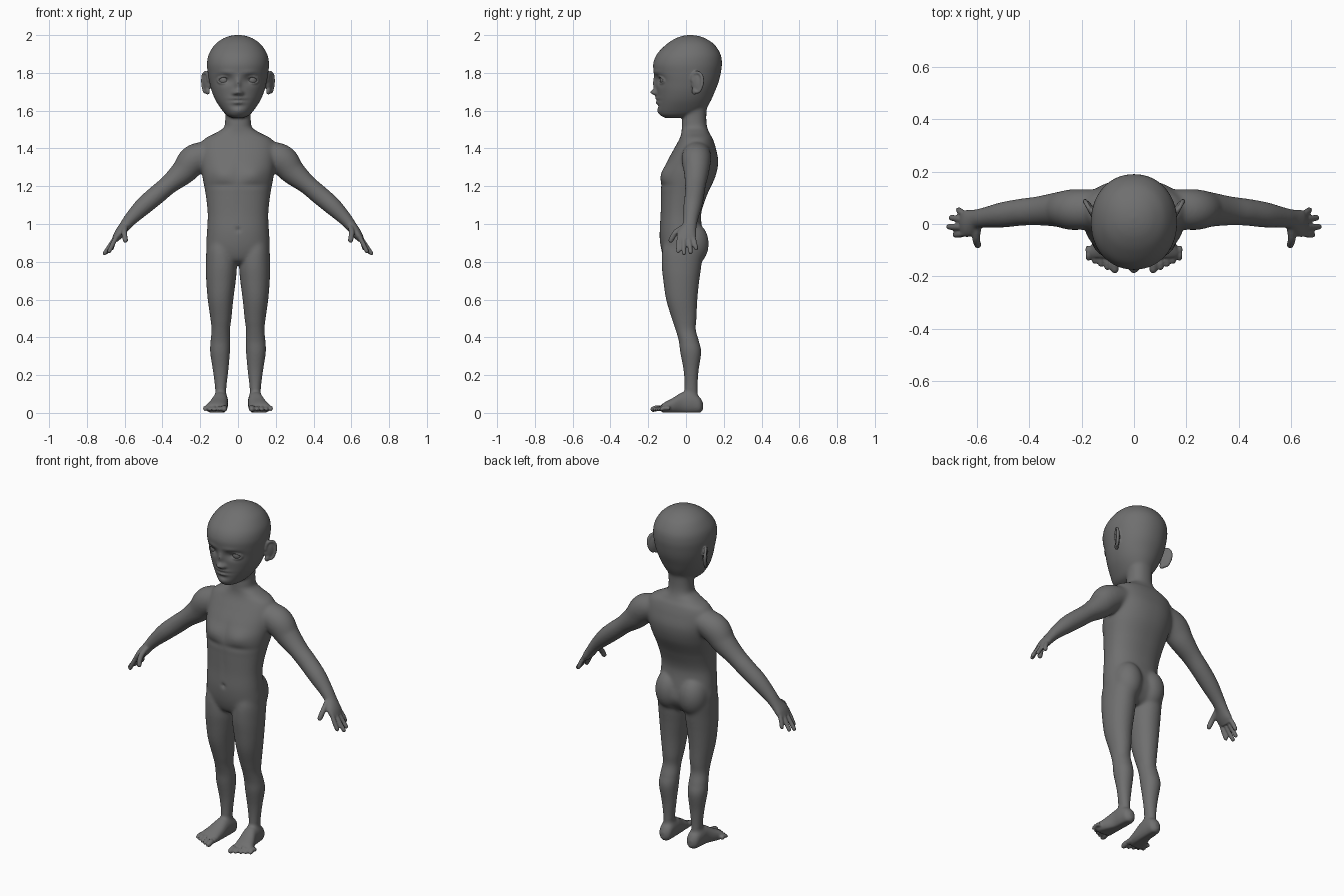
import bpy, bmesh
from math import sin, cos, pi, exp, copysign
from mathutils import Vector, Matrix

X, Y, Z = Vector((1, 0, 0)), Vector((0, 1, 0)), Vector((0, 0, 1))
bm = bmesh.new()


def spline(rows, k):
    """Catmull-Rom resampling of rows of numbers."""
    out = []
    for i in range(len(rows) - 1):
        a, b, c, d = (rows[min(max(i + j, 0), len(rows) - 1)] for j in (-1, 0, 1, 2))
        for t in (j / k for j in range(k)):
            out.append([0.5 * (2*q + (r - p)*t + (2*p - 5*q + 4*r - s)*t*t + (3*q - p - 3*r + s)*t**3)
                        for p, q, r, s in zip(a, b, c, d)])
    return out + [list(rows[-1])]


def loft(rings, axes=None, n=32, k=6, power=2.0, side=1, bumps=(), floor=None):
    """Closed skin through rings (cx, cy, cz, radius_u, radius_v)."""
    rings = spline(rings, k)
    loops = []
    for i, (cx, cy, cz, ru, rv) in enumerate(rings):
        c = Vector((cx, cy, cz))
        if axes:
            u, v = axes
        else:
            t = (Vector(rings[min(i + 1, len(rings) - 1)][:3]) - Vector(rings[max(i - 1, 0)][:3])).normalized()
            u = (Y - t * t.dot(Y)).normalized()
            v = t.cross(u)
        loop = []
        for j in range(n):
            ca, sa = cos(2*pi*j/n), sin(2*pi*j/n)
            p = c + u * (max(ru, .002) * copysign(abs(ca)**(2/power), ca)) \
                  + v * (max(rv, .002) * copysign(abs(sa)**(2/power), sa))
            if p.y < cy:
                p.y += sum(d * exp(-((abs(p.x) - bx)/sx)**2 - ((p.z - bz)/sz)**2)
                           for bx, bz, sx, sz, d in bumps)
            if floor is not None:
                p.z = max(p.z, floor)
            loop.append(bm.verts.new((p.x * side, p.y, p.z)))
        loops.append(loop)
    faces = [bm.faces.new(loops[0]), bm.faces.new(loops[-1][::-1])]
    for a, b in zip(loops, loops[1:]):
        for j in range(n):
            faces.append(bm.faces.new((a[j], b[j], b[(j+1) % n], a[(j+1) % n])))
    bmesh.ops.recalc_face_normals(bm, faces=faces)


def upright(rows, **kw):
    """Loft along z from rows (z, x0, x1, y_front, y_back)."""
    loft([((a + b)/2, (f + r)/2, z, (b - a)/2, (r - f)/2) for z, a, b, f, r in rows], axes=(X, Y), **kw)


def digit(points, r, side):
    """Rounded tube through points, for fingers, toes and eyelids."""
    last = Vector(points[-1])
    tip = (last - Vector(points[-2])).normalized()
    rows = [(*p, r, r) for p in points[:-1]]
    rows += [(*(last - tip*r), r*.92, r*.92), (*(last - tip*r*.3), r*.68, r*.68), (*last, .003, .003)]
    loft(rows, n=12, k=4, side=side)


def ball(centre, scale, turn=0):
    m = Matrix.Translation(centre) @ Matrix.Rotation(turn, 4, 'Z') @ Matrix.Diagonal((*scale, 1))
    bmesh.ops.create_uvsphere(bm, u_segments=32, v_segments=20, radius=1, matrix=m)


# torso and neck, with chest and navel shaping
torso = [(1.62, .068, -.012, .110), (1.55, .068, -.02, .108), (1.51, .076, -.022, .113), (1.48, .122, -.025, .125),
         (1.45, .18, -.035, .142), (1.40, .20, -.062, .158), (1.33, .20, -.1, .17), (1.25, .188, -.13, .155),
         (1.15, .17, -.133, .11), (1.05, .16, -.135, .08), (.95, .165, -.14, .09), (.87, .168, -.132, .1),
         (.81, .14, -.11, .07), (.785, .08, -.07, .04)]
upright([(z, -w, w, f, b) for z, w, f, b in torso], n=96, k=10, power=2.25,
        bumps=[(.085, 1.265, .06, .045, -.012), (.08, 1.205, .08, .016, .005), (0, 1.28, .02, .06, .003),
               (0, .97, .012, .012, .010), (0, 1.1, .016, .08, .002)])

# head with sculpted face
head = [(1.562, .03, -.11, .03), (1.575, .058, -.134, .06), (1.60, .082, -.147, .10), (1.65, .116, -.151, .13),
        (1.70, .138, -.155, .152), (1.75, .151, -.162, .172), (1.80, .16, -.17, .184), (1.85, .164, -.173, .19),
        (1.90, .154, -.153, .182), (1.95, .122, -.105, .15), (1.98, .082, -.06, .107), (1.995, .044, -.02, .067),
        (2.001, .004, .019, .027)]
upright([(z, -w, w, f, b) for z, w, f, b in head], n=128, k=10, power=2.1,
        bumps=[(.070, 1.765, .036, .024, .022), (0, 1.697, .019, .016, -.032), (0, 1.74, .015, .032, -.016),
               (.019, 1.692, .011, .010, -.013), (.06, 1.802, .04, .012, -.005), (0, 1.665, .036, .008, -.011),
               (0, 1.643, .030, .009, -.011), (0, 1.654, .045, .004, .007), (0, 1.624, .03, .01, .005),
               (0, 1.598, .026, .016, -.006)])

leg = [(.92, .03, .155, -.11, .08), (.86, .015, .168, -.126, .092), (.78, .006, .17, -.128, .082),
       (.70, .012, .168, -.12, .07), (.60, .025, .16, -.105, .06), (.50, .035, .146, -.075, .055),
       (.44, .043, .14, -.055, .052), (.38, .042, .145, -.038, .068), (.32, .043, .147, -.03, .08),
       (.22, .052, .132, -.012, .066), (.13, .062, .121, -.008, .061), (.05, .062, .121, -.02, .065)]
foot = [(.09, .09, .035, .012, .018), (.09, .072, .042, .034, .042), (.092, .03, .055, .04, .06),
        (.095, -.02, .052, .042, .057), (.106, -.07, .037, .051, .042), (.116, -.11, .028, .057, .030),
        (.119, -.128, .023, .05, .022)]
arm = [(.12, .06, 1.385, .07, .055), (.225, .055, 1.345, .079, .081), (.29, .055, 1.275, .066, .067),
       (.365, .05, 1.21, .055, .051), (.43, .045, 1.155, .051, .050), (.50, .035, 1.095, .048, .047),
       (.565, .025, 1.03, .039, .036), (.60, .018, .988, .038, .029), (.632, .003, .945, .052, .025),
       (.652, 0, .915, .046, .017)]
fingers = [((.64, .035, .94), (.66, .046, .90), (.672, .056, .86)),
           ((.645, .013, .935), (.675, .02, .885), (.703, .025, .842)),
           ((.645, -.012, .935), (.678, -.012, .885), (.712, -.010, .836)),
           ((.64, -.035, .94), (.665, -.04, .89), (.687, -.041, .846)),
           ((.595, -.005, .99), (.602, -.055, .955), (.594, -.087, .902))]
lids = [[(.034, -.136, 1.760), (.052, -.141, 1.776), (.073, -.139, 1.781), (.095, -.128, 1.774), (.111, -.112, 1.758)],
        [(.034, -.136, 1.760), (.052, -.136, 1.749), (.073, -.134, 1.745), (.095, -.124, 1.748), (.111, -.112, 1.758)]]

for s in (1, -1):
    # legs, feet, toes, buttocks
    upright(leg, side=s, power=2.1)
    ball((.077*s, .035, .895), (.082, .086, .115))
    loft(foot, axes=(X, Z), side=s, power=2.2, floor=.001)
    for i in range(5):
        b = .073 + .024*i + (.005 if i else 0)
        digit([(b, -.10 + .004*i, .024), (b, -.145 + .008*i, .026), (b, -.188 + .012*i, .016)],
              .0165 if i == 0 else .0115, s)
    # arms, fingers and thumb
    loft(arm, side=s)
    for i, f in enumerate(fingers):
        digit(f, .015 if i == 4 else .0125, s)
    # eyelids
    for lid in lids:
        digit(lid, .0055, s)
    # ears: thin shell, raised rim and lobe
    ball((.166*s, .058, 1.748), (.012, .034, .05), -.5*s)
    rim = []
    for j in range(11):
        a = -.75*pi + 1.75*pi*j/10
        d = (.030 + .006*sin(a))*cos(a)
        rim.append((.172 + .5*d, .06 + .9*d, 1.75 + .052*sin(a)))
    digit(rim, .009, s)
    ball((.161*s, .045, 1.702), (.011, .016, .018), -.5*s)

# fuse everything into one smooth skin
mesh = bpy.data.meshes.new("fused")
bm.to_mesh(mesh)
bm.free()
body = bpy.data.objects.new("body", mesh)
bpy.context.collection.objects.link(body)
rm = body.modifiers.new("fuse", 'REMESH')
rm.mode = 'VOXEL'
rm.voxel_size = .0055
rm.use_smooth_shade = True
skin = bpy.data.meshes.new_from_object(body.evaluated_get(bpy.context.evaluated_depsgraph_get()))
body.modifiers.clear()
body.data = skin
sm = body.modifiers.new("soften", 'SMOOTH')
sm.factor, sm.iterations = .5, 3

# blend the joints (shoulders, hips, groin, neck, ankles) more strongly
joints = [(.19, .06, 1.38, .15), (.08, 0, .88, .17), (.0, .07, 1.57, .10), (.09, .02, .09, .05)]
group = body.vertex_groups.new(name="joints")
for v in skin.vertices:
    p = Vector((abs(v.co.x), v.co.y, v.co.z))
    w = max(min(1, 2.5 * (1 - (p - Vector(j[:3])).length / j[3])) for j in joints)
    if w > 0:
        group.add([v.index], w, 'REPLACE')
jm = body.modifiers.new("blend joints", 'SMOOTH')
jm.vertex_group = "joints"
jm.factor, jm.iterations = .6, 50

# eyeballs
parts = [body]
for s, name in ((1, "left_eye"), (-1, "right_eye")):
    bpy.ops.mesh.primitive_uv_sphere_add(segments=32, ring_count=20, radius=.031, location=(.073*s, -.107, 1.763))
    bpy.context.object.name = name
    bpy.ops.object.shade_smooth()
    parts.append(bpy.context.object)

# dark grey finish
grey = bpy.data.materials.new("dark_grey")
grey.diffuse_color = (.16, .16, .16, 1)
for o in parts:
    o.data.materials.clear()
    o.data.materials.append(grey)
